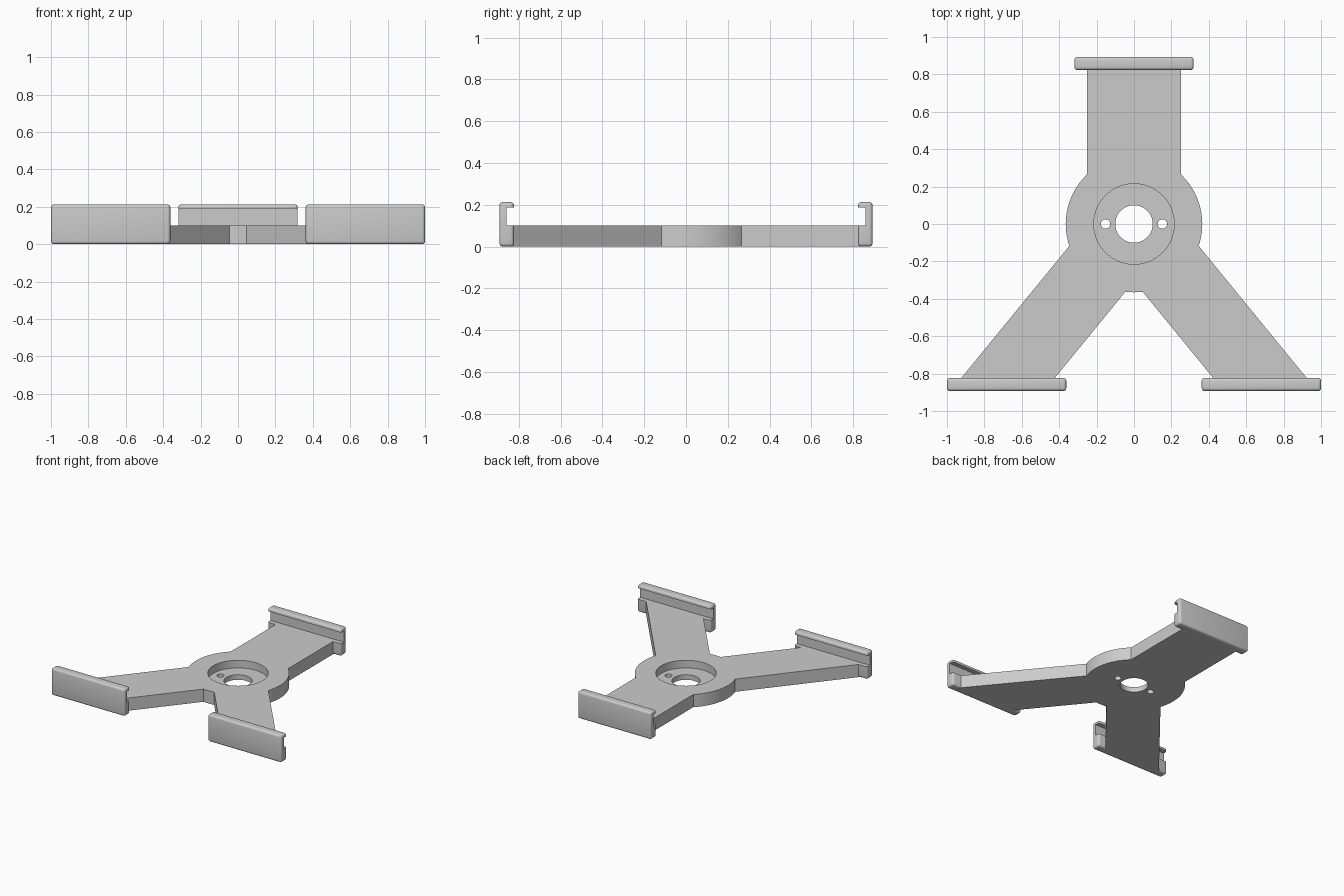
import bpy, bmesh, math

if "Cube" in bpy.data.objects:
    bpy.data.objects.remove(bpy.data.objects["Cube"])

grey = bpy.data.materials.new("light_grey")
grey.use_nodes = True
grey.diffuse_color = (0.6, 0.6, 0.6, 1)
grey.node_tree.nodes["Principled BSDF"].inputs["Base Color"].default_value = (0.6, 0.6, 0.6, 1)

HUB_R, THICK, HALF_ARM = 0.365, 0.1, 0.25
ARM_END, SHEAR = 0.845, 0.818
CLIP_IN, CLIP_OUT, CLIP_H, CLIP_HALF = 0.823, 0.893, 0.213, 0.319


def finish(name, bm):
    mesh = bpy.data.meshes.new(name)
    bmesh.ops.recalc_face_normals(bm, faces=bm.faces)
    bm.to_mesh(mesh)
    bm.free()
    obj = bpy.data.objects.new(name, mesh)
    bpy.context.collection.objects.link(obj)
    mesh.materials.append(grey)
    return obj


def box(name, x0, x1, y0, y1, z0, z1, bevel=0):
    bm = bmesh.new()
    bmesh.ops.create_cube(bm, size=1)
    for v in bm.verts:
        v.co = ((x0 + x1) / 2 + v.co.x * (x1 - x0),
                (y0 + y1) / 2 + v.co.y * (y1 - y0),
                (z0 + z1) / 2 + v.co.z * (z1 - z0))
    if bevel:
        bmesh.ops.bevel(bm, geom=bm.edges[:], offset=bevel, segments=4,
                        profile=0.5, affect='EDGES')
    return finish(name, bm)


def cylinder(name, x, r, z0, z1, sides):
    bm = bmesh.new()
    bmesh.ops.create_cone(bm, cap_ends=True, segments=sides, radius1=r, radius2=r, depth=z1 - z0)
    bmesh.ops.translate(bm, verts=bm.verts, vec=(x, 0, (z0 + z1) / 2))
    return finish(name, bm)


def cut(obj, cutters):
    for cutter in cutters:
        cutter.hide_render = True
        mod = obj.modifiers.new("cut", 'BOOLEAN')
        mod.operation, mod.solver, mod.object = 'DIFFERENCE', 'EXACT', cutter
    graph = bpy.context.evaluated_depsgraph_get()
    mesh = bpy.data.meshes.new_from_object(obj.evaluated_get(graph))
    obj.modifiers.clear()
    obj.data = mesh
    for cutter in cutters:
        bpy.data.objects.remove(cutter)


def smooth(obj):
    bpy.ops.object.select_all(action='DESELECT')
    obj.select_set(True)
    bpy.context.view_layer.objects.active = obj
    bpy.ops.object.shade_smooth_by_angle(angle=math.radians(30))


def hub_angle(offset):
    # Angle where a slanted arm edge leaves the hub circle
    a, b, c = 1 + SHEAR ** 2, SHEAR * offset, offset ** 2 - HUB_R ** 2
    t = (-b + math.sqrt(b * b - a * c)) / a
    return math.atan2(-t, offset + SHEAR * t)


def arc(a0, a1, steps):
    return [(HUB_R * math.cos(a0 + (a1 - a0) * i / steps),
             HUB_R * math.sin(a0 + (a1 - a0) * i / steps)) for i in range(steps + 1)]


# Three-armed plate: right half of the outline, then mirrored
tip = SHEAR * ARM_END
right = arc(-math.pi / 2, hub_angle(-HALF_ARM), 4)
right += [(tip - HALF_ARM, -ARM_END), (tip + HALF_ARM, -ARM_END)]
right += arc(hub_angle(HALF_ARM), math.acos(HALF_ARM / HUB_R), 24)
right += [(HALF_ARM, ARM_END)]
outline = right + [(-x, y) for x, y in reversed(right[1:])]
bm = bmesh.new()
base = bm.faces.new([bm.verts.new((x, y, 0)) for x, y in outline])
top = bmesh.ops.extrude_face_region(bm, geom=[base])
bmesh.ops.translate(bm, vec=(0, 0, THICK),
                    verts=[g for g in top["geom"] if isinstance(g, bmesh.types.BMVert)])
plate = finish("three_arm_plate", bm)

# Round recess, centre bore and two screw holes
cut(plate, [cylinder("recess_cutter", 0, 0.215, 0.04, 0.2, 72),
            cylinder("bore_cutter", 0, 0.1, -0.1, 0.3, 64),
            cylinder("screw_cutter_left", 0.152, 0.025, -0.1, 0.3, 32),
            cylinder("screw_cutter_right", -0.152, 0.025, -0.1, 0.3, 32)])
smooth(plate)

# Rounded clips with an inward-facing slot
front_x = 1 - CLIP_HALF
for name, x, side in (("back_clip", 0, 1), ("front_left_clip", front_x, -1),
                      ("front_right_clip", -front_x, -1)):
    y0, y1 = sorted((side * CLIP_IN, side * CLIP_OUT))
    clip = box(name, x - CLIP_HALF, x + CLIP_HALF, y0, y1, 0, CLIP_H, 0.016)
    s0, s1 = sorted((side * 0.7, side * 0.859))
    cut(clip, [box("slot_cutter", x - 0.5, x + 0.5, s0, s1, THICK, 0.187)])
    smooth(clip)
